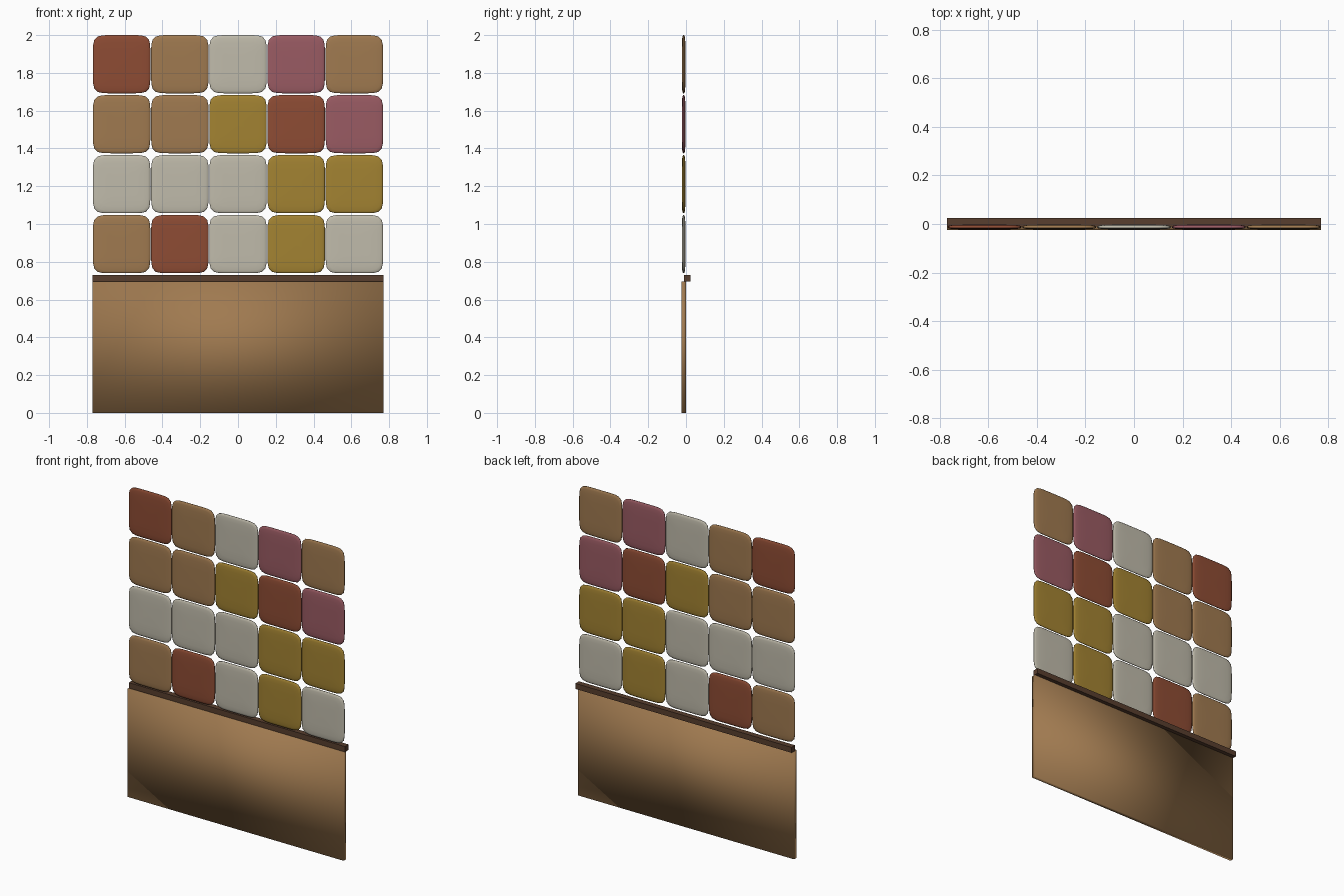
import bpy, bmesh, math

if "Cube" in bpy.data.objects:
    bpy.data.objects.remove(bpy.data.objects["Cube"])


def material(name, rgb):
    """Flat colour given as sRGB 0-255, stored as linear."""
    m = bpy.data.materials.new(name)
    lin = [((c / 255 + 0.055) / 1.055) ** 2.4 for c in rgb]
    m.diffuse_color = (*lin, 1)
    m.use_nodes = True
    m.node_tree.nodes["Principled BSDF"].inputs["Base Color"].default_value = m.diffuse_color
    return m


MATS = {
    "B": material("tan brown", (160, 122, 80)),
    "R": material("rust red", (142, 76, 52)),
    "G": material("warm grey", (192, 187, 171)),
    "Y": material("ochre yellow", (163, 131, 50)),
    "M": material("mauve", (154, 91, 99)),
    "D": material("dark wood", (88, 62, 46)),
}


def finish(name, bm, mat):
    bmesh.ops.recalc_face_normals(bm, faces=bm.faces)
    me = bpy.data.meshes.new(name)
    bm.to_mesh(me)
    bm.free()
    me.materials.append(mat)
    ob = bpy.data.objects.new(name, me)
    bpy.context.collection.objects.link(ob)
    return ob


def box(name, lo, hi, mat):
    bm = bmesh.new()
    bmesh.ops.create_cube(bm, size=1)
    for v in bm.verts:
        v.co = [(a + b) / 2 + c * (b - a) for a, b, c in zip(lo, hi, v.co)]
    return finish(name, bm, mat)


def cushion(name, cx, cy, cz, w, h, t, mat, n=48):
    """Thin pillow: rounded-square rings from front pole to back pole."""
    bm = bmesh.new()
    # (outline scale, depth) from the front centre round the rim to the back
    front = [(0.45, -0.98), (0.75, -0.9), (0.9, -0.74), (0.97, -0.52), (1.0, -0.2)]
    prof = front + [(s, -d) for s, d in reversed(front)]
    rings = []
    for s, d in prof:
        ring = []
        for i in range(n):
            a = 2 * math.pi * (i + 0.5) / n
            c, q = math.cos(a), math.sin(a)
            r = (abs(c) ** 7 + abs(q) ** 7) ** (-1 / 7)
            ring.append(bm.verts.new((cx + s * r * c * w / 2, cy + d * t / 2,
                                      cz + s * r * q * h / 2)))
        rings.append(ring)
    for a, b in zip(rings, rings[1:]):
        for i in range(n):
            j = (i + 1) % n
            bm.faces.new((a[i], a[j], b[j], b[i]))
    for ring, d in ((rings[0], -1), (rings[-1], 1)):
        pole = bm.verts.new((cx, cy + d * t / 2, cz))
        for i in range(n):
            bm.faces.new((ring[i], ring[(i + 1) % n], pole))
    ob = finish(name, bm, mat)
    ob.data.shade_smooth()
    return ob


# Lower board, softly shaded across its faces
board = box("lower_board", (-0.77, -0.025, 0), (0.77, 0, 0.695), MATS["B"])
board.data.shade_smooth()

# Dark rail on top of the board, set back
box("rail", (-0.77, -0.011, 0.695), (0.77, 0.025, 0.73), MATS["D"])

# Cushion tiles, top row first
ROWS = ["RBGMB", "BBYRM", "GGGYY", "BRGYG"]
W, H = 0.304, 0.308
for r, row in enumerate(ROWS):
    for c, key in enumerate(row):
        cushion(f"cushion_{r + 1}_{c + 1}", (c - 2) * 0.308, -0.0125,
                2 - H / 2 - r * 0.3175, W, H, 0.02, MATS[key])
